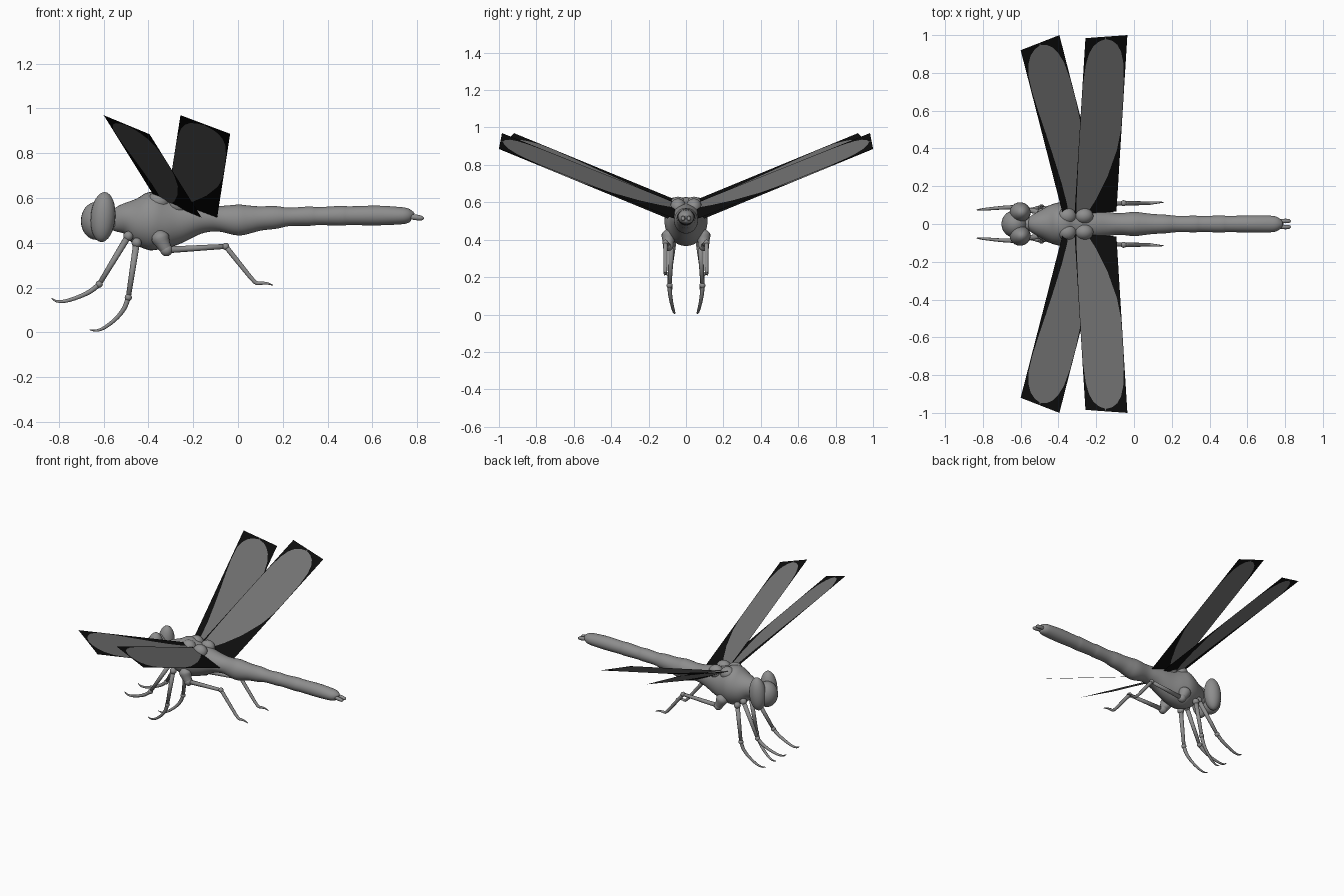
import bpy, bmesh, math
from mathutils import Vector, Matrix

if "Cube" in bpy.data.objects:
    bpy.data.objects.remove(bpy.data.objects["Cube"])


def material(name, v):
    m = bpy.data.materials.new(name)
    m.diffuse_color = (v, v, v, 1)
    m.use_nodes = True
    m.node_tree.nodes["Principled BSDF"].inputs["Base Color"].default_value = m.diffuse_color
    return m


BODY = material("body grey", 0.27)
WING = material("wing grey", 0.17)
EDGE = material("wing black", 0.004)


def finish(name, bm, mats, smooth=True):
    me = bpy.data.meshes.new(name)
    bm.to_mesh(me)
    bm.free()
    for m in mats:
        me.materials.append(m)
    for p in me.polygons:
        p.use_smooth = smooth
    ob = bpy.data.objects.new(name, me)
    bpy.context.collection.objects.link(ob)
    return ob


def smooth_path(rows, n):
    """Catmull-Rom resampling of equal-length rows of numbers."""
    out = []
    for i in range(len(rows) - 1):
        p = [rows[max(i - 1, 0)], rows[i], rows[i + 1], rows[min(i + 2, len(rows) - 1)]]
        for k in range(n):
            t = k / n
            out.append([0.5 * (2 * b + (c - a) * t + (2 * a - 5 * b + 4 * c - d) * t * t
                               + (3 * b - a - 3 * c + d) * t ** 3) for a, b, c, d in zip(*p)])
    out.append(list(rows[-1]))
    return out


def tube(name, rows, n=1, sides=16):
    """Rows are x, y, z, side radius, upright radius."""
    rows = smooth_path(rows, n)
    pts = [Vector(r[:3]) for r in rows]
    bm = bmesh.new()
    rings = []
    for i, r in enumerate(rows):
        t = (pts[min(i + 1, len(pts) - 1)] - pts[max(i - 1, 0)]).normalized()
        side = Vector((0, 1, 0))
        side = (side - t * side.dot(t)).normalized()
        up = t.cross(side)
        rings.append([bm.verts.new(pts[i] + side * r[3] * math.cos(a) + up * r[4] * math.sin(a))
                      for a in [2 * math.pi * k / sides for k in range(sides)]])
    for a, b in zip(rings, rings[1:]):
        for k in range(sides):
            j = (k + 1) % sides
            bm.faces.new((a[k], a[j], b[j], b[k]))
    bm.faces.new(rings[0])
    bm.faces.new(rings[-1])
    bmesh.ops.recalc_face_normals(bm, faces=bm.faces[:])
    return finish(name, bm, [BODY])


def ball(name, c, r, tilt=0):
    bm = bmesh.new()
    mat = Matrix.Translation(c) @ Matrix.Rotation(tilt, 4, 'Y') @ Matrix.Diagonal((*r, 1))
    bmesh.ops.create_uvsphere(bm, u_segments=24, v_segments=16, radius=1, matrix=mat)
    return finish(name, bm, [BODY])


def wing(name, s, front, rear, span, outline):
    """Flat panel: grey blade between black margins. Outline rows: u, front edge, rear edge."""
    f, r, d = [Vector((p[0], p[1] * s, p[2])) for p in (front, rear, span)]
    bm = bmesh.new()
    rows = [[bm.verts.new(f + (r - f) * v + d * u) for v in (0, a, b, 1)] for u, a, b in outline]
    for p, q in zip(rows, rows[1:]):
        for k in range(3):
            quad = (p[k], p[k + 1], q[k + 1], q[k])
            face = bm.faces.new(quad if s < 0 else quad[::-1])
            face.material_index = 0 if k == 1 else 1
    bm.normal_update()
    if sum(x.normal.z for x in bm.faces) < 0:
        bmesh.ops.reverse_faces(bm, faces=bm.faces[:])
    return finish(name, bm, [WING, EDGE], False)


# Thorax and abdomen: x, top z, bottom z, half width
profile = [(-.565, .535, .465, .025), (-.55, .55, .45, .04), (-.50, .58, .433, .07),
           (-.44, .612, .386, .102), (-.385, .628, .366, .115), (-.33, .612, .374, .105),
           (-.27, .60, .395, .088), (-.2, .585, .428, .076), (-.14, .57, .447, .065),
           (-.08, .565, .45, .057), (0, .571, .433, .064), (.05, .567, .442, .059),
           (.1, .563, .455, .053), (.17, .564, .463, .049), (.23, .557, .475, .043),
           (.32, .562, .476, .044), (.36, .559, .479, .042), (.46, .565, .477, .045),
           (.5, .563, .479, .043), (.62, .566, .478, .045), (.72, .56, .482, .044),
           (.755, .555, .487, .038), (.775, .543, .497, .025), (.782, .53, .505, .012)]
tube("body", [(x, 0, (t + b) / 2, w, (t - b) / 2) for x, t, b, w in profile], 4, 32)

# Head and neck
ball("face", (-.632, 0, .498), (.07, .072, .085))
ball("neck", (-.56, 0, .50), (.05, .04, .045))

FORE = [(0, .1, .3), (.08, .16, .5), (.2, .16, .7), (.35, .13, .88), (.5, .09, .97), (.62, .05, .99),
        (.75, .02, .985), (.85, .03, .94), (.91, .1, .86), (.95, .2, .76), (.975, .33, .64),
        (.985, .47, .5), (1, .48, .49)]
HIND = [(0, .05, .3), (.08, .03, .5), (.2, .02, .73), (.35, .01, .92), (.46, .005, .985), (.6, .005, .99),
        (.75, .015, .98), (.85, .05, .94), (.91, .11, .87), (.95, .2, .77), (.975, .33, .64),
        (.985, .47, .5), (1, .48, .49)]

for s, tag in ((1, "left"), (-1, "right")):
    # Eyes, wing mounts and tail claspers
    ball("eye_" + tag, (-.603, s * .062, .515), (.055, .053, .112), .08)
    ball("front_wing_mount_" + tag, (-.355, s * .042, .585), (.05, .045, .045))
    ball("rear_wing_mount_" + tag, (-.265, s * .042, .575), (.05, .042, .045))
    tube("tail_clasper_" + tag, [(.765, s * .014, .517, .01, .012), (.80, s * .016, .513, .012, .013),
                                 (.822, s * .015, .51, .01, .01), (.83, s * .014, .51, .003, .003)], 3, 10)
    # Wings
    wing("front_wing_" + tag, s, (-.368, .017, .598), (-.163, .097, .513), (-.232, .903, .372), FORE)
    wing("rear_wing_" + tag, s, (-.315, .05, .596), (-.093, .066, .513), (.058, .934, .374), HIND)
    # Legs: hip, thigh, knee, curved shin and foot
    legs = {
        "front": ([(-.49, .06, .43), (-.62, .088, .215)],
                  [(-.62, .088, .215), (-.66, .088, .183), (-.715, .085, .157), (-.77, .08, .14),
                   (-.81, .077, .139), (-.833, .075, .153)], .022),
        "middle": ([(-.453, .075, .40), (-.49, .088, .156)],
                   [(-.49, .088, .156), (-.507, .085, .11), (-.54, .078, .066), (-.59, .068, .025),
                    (-.63, .061, .008), (-.663, .057, .012)], .022),
        "rear": ([(-.32, .095, .368), (-.055, .11, .384)],
                 [(-.055, .11, .384), (.01, .11, .303), (.074, .11, .226), (.1, .112, .22),
                  (.13, .114, .219), (.157, .115, .21)], .028)}
    for leg, (thigh, shin, hip) in legs.items():
        name = leg + "_leg_"
        ball(name + "hip_" + tag, (thigh[0][0], s * thigh[0][1], thigh[0][2]), (hip,) * 3)
        ball(name + "knee_" + tag, (shin[0][0], s * shin[0][1], shin[0][2]), (.016,) * 3)
        tube(name + "thigh_" + tag, [(x, s * y, z, r, r) for (x, y, z), r in zip(thigh, (.015, .011))], 1, 12)
        radii = (.012, .011, .0095, .008, .0055, .002)
        tube(name + "shin_" + tag, [(x, s * y, z, r, r) for (x, y, z), r in zip(shin, radii)], 3, 10)
    # Stout rear hip segment
    tube("rear_hip_" + tag, [(-.355, s * .085, .45, .02, .02), (-.348, s * .09, .425, .04, .04),
                             (-.335, s * .094, .395, .032, .032), (-.32, s * .095, .368, .026, .026)], 3, 16)
